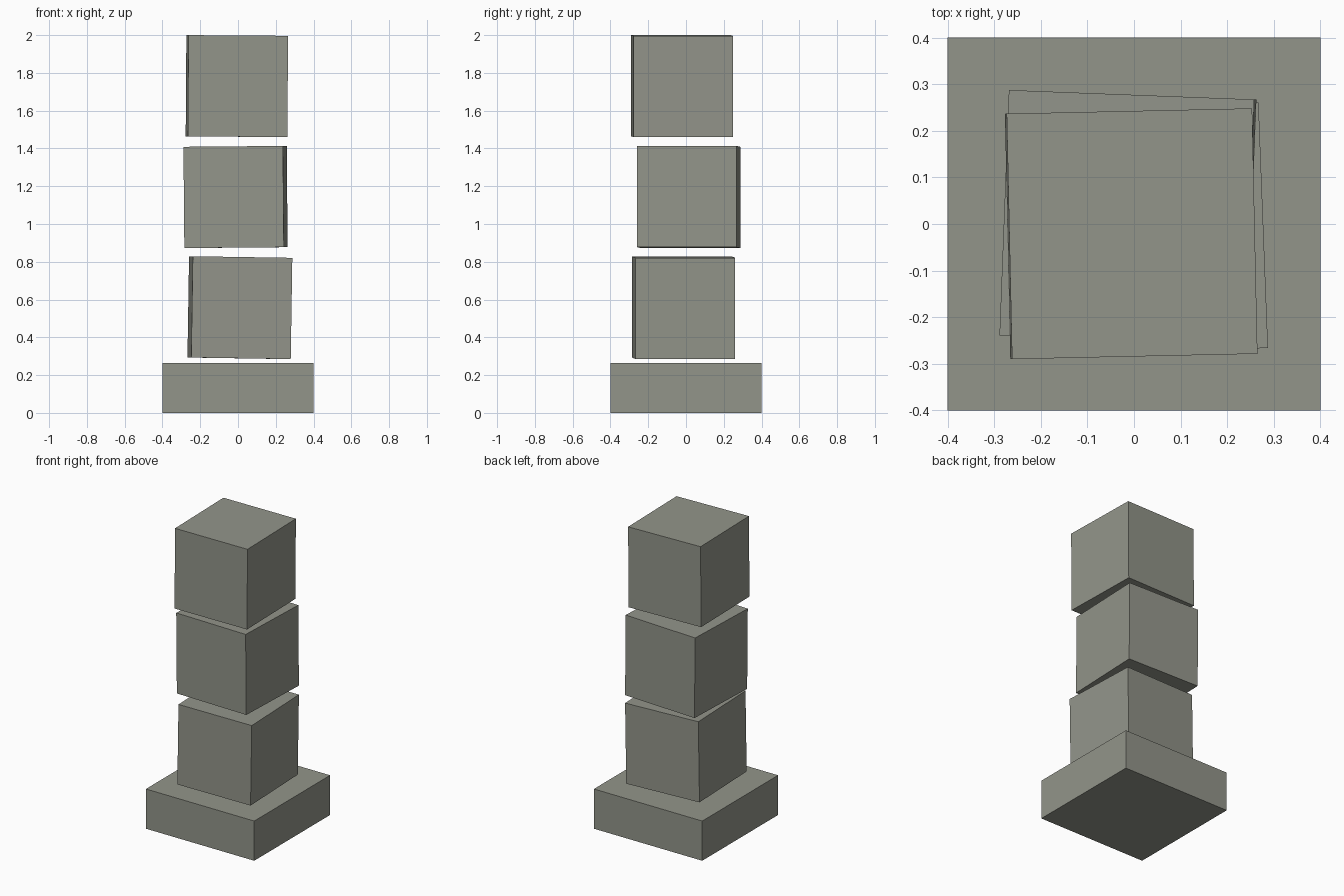
import bpy
from math import radians

default = bpy.data.objects.get("Cube")
if default:
    bpy.data.objects.remove(default, do_unlink=True)

# Single stone colour
stone = bpy.data.materials.new("grey_stone")
stone.use_nodes = True
colour = (0.29, 0.30, 0.255, 1.0)
stone.diffuse_color = colour
stone.node_tree.nodes["Principled BSDF"].inputs["Base Color"].default_value = colour


def block(name, centre, size, tilt=0.0, turn=0.0):
    """Box leaned about y by tilt, then turned about z (degrees)."""
    bpy.ops.mesh.primitive_cube_add(size=1, location=centre,
                                    rotation=(0, radians(tilt), radians(turn)))
    obj = bpy.context.object
    obj.name = name
    obj.scale = size
    bpy.ops.object.transform_apply(location=False, rotation=False, scale=True)
    obj.data.materials.append(stone)
    return obj


# Square plinth
block("plinth", (0, 0, 0.1325), (0.8, 0.8, 0.265))

# Three slightly crooked blocks stacked with gaps
block_size = (0.527, 0.527, 0.536)
block("lower_block", (0.01, -0.013, 0.557), block_size, tilt=0.9, turn=2.2)
block("middle_block", (-0.013, 0.014, 1.143), block_size, tilt=-0.5, turn=-2.2)
block("upper_block", (-0.006, -0.021, 1.73), block_size, tilt=0.4, turn=1.25)
